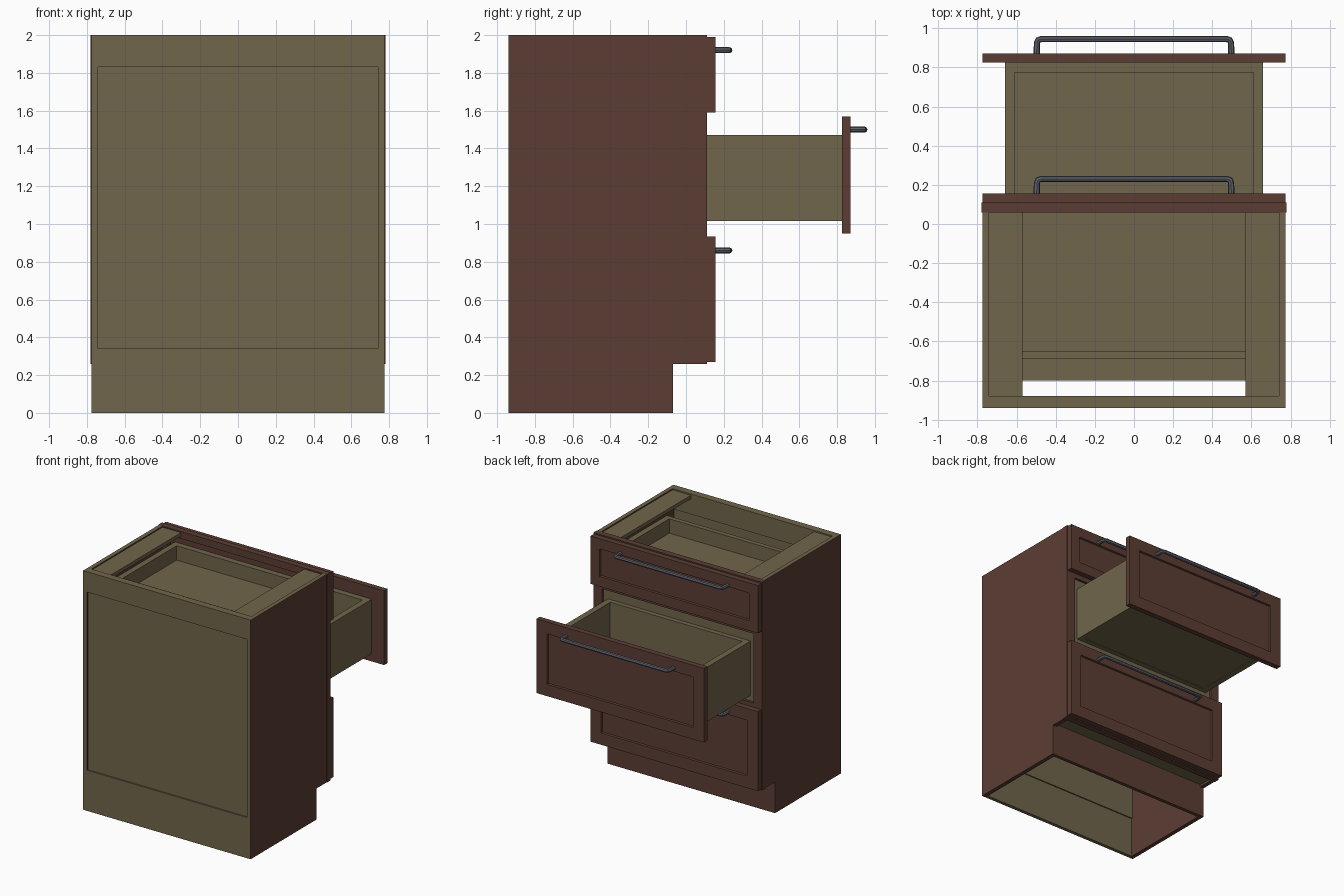
import bpy, bmesh
from mathutils import Vector

if "Cube" in bpy.data.objects:
    bpy.data.objects.remove(bpy.data.objects["Cube"])


def material(name, color):
    m = bpy.data.materials.new(name)
    m.diffuse_color = (*color, 1)
    m.use_nodes = True
    m.node_tree.nodes["Principled BSDF"].inputs["Base Color"].default_value = m.diffuse_color
    return m


WOOD = material("brown_wood", (0.105, 0.048, 0.034))
LINING = material("pale_lining", (0.165, 0.133, 0.072))
METAL = material("grey_metal", (0.12, 0.125, 0.15))


def finish(bm, name, *mats):
    bmesh.ops.recalc_face_normals(bm, faces=bm.faces)
    me = bpy.data.meshes.new(name)
    bm.to_mesh(me)
    bm.free()
    for m in mats:
        me.materials.append(m)
    ob = bpy.data.objects.new(name, me)
    bpy.context.collection.objects.link(ob)
    return ob


def add_box(bm, x0, x1, y0, y1, z0, z1):
    vs = bmesh.ops.create_cube(bm, size=1)["verts"]
    for v in vs:
        v.co = Vector(((x0 + x1) / 2 + v.co.x * (x1 - x0),
                       (y0 + y1) / 2 + v.co.y * (y1 - y0),
                       (z0 + z1) / 2 + v.co.z * (z1 - z0)))


def boxes(name, mat, *dims):
    bm = bmesh.new()
    for d in dims:
        add_box(bm, *d)
    return finish(bm, name, mat)


BACK = -0.94

# Side panels with toe notch; raw edges show the pale lining
PROFILE = [(BACK, 0), (-0.07, 0), (-0.07, 0.26), (0.06, 0.26), (0.06, 2.0), (BACK, 2.0)]
for name, x, t in (("left_side", -0.775, 0.035), ("right_side", 0.74, 0.035)):
    bm = bmesh.new()
    f = bm.faces.new([bm.verts.new((x, y, z)) for y, z in PROFILE])
    ext = bmesh.ops.extrude_face_region(bm, geom=[f])["geom"]
    bmesh.ops.translate(bm, vec=(t, 0, 0), verts=[g for g in ext if isinstance(g, bmesh.types.BMVert)])
    for f in bm.faces:
        c = f.calc_center_median()
        if c.z > 1.99 or c.y < BACK + 0.01:
            f.material_index = 1
    finish(bm, name, WOOD, LINING)

# Back: two rails and a slightly recessed panel
boxes("back_rails", LINING,
      (-0.74, 0.74, BACK, -0.91, 0, 0.34),
      (-0.74, 0.74, BACK, -0.88, 1.83, 2.0))
boxes("back_panel", LINING, (-0.74, 0.74, BACK + 0.012, -0.90, 0.34, 1.83))

# Top side stretchers
boxes("top_stretchers", LINING,
      (-0.74, -0.57, -0.88, 0.06, 1.96, 1.99),
      (0.57, 0.74, -0.88, 0.06, 1.96, 1.99))

# Toe kick and the board closing the overhang above it
boxes("toe_kick", WOOD, (-0.74, 0.74, -0.10, -0.07, 0, 0.30))
boxes("overhang_board", LINING, (-0.74, 0.74, -0.07, 0.06, 0.28, 0.30))

# Ledge behind the top drawer and the board closing the middle opening
boxes("rear_ledge", LINING, (-0.74, 0.74, -0.80, -0.69, 1.73, 1.76))
boxes("opening_board", LINING, (-0.72, 0.72, 0.07, 0.09, 0.95, 1.57))

# Face frame: stiles and rails
boxes("face_frame", WOOD,
      (-0.78, -0.70, 0.06, 0.11, 0.26, 2.0),
      (0.70, 0.78, 0.06, 0.11, 0.26, 2.0),
      *[(-0.70, 0.70, 0.06, 0.11, a, b)
        for a, b in ((0.26, 0.31), (0.92, 0.97), (1.55, 1.60), (1.94, 2.0))])


def drawer(tag, y, front, handle_z, border, box=None, length=0.80):
    """y is the back plane of the drawer front; front and box are z ranges."""
    # Framed drawer front with recessed panel
    bm = bmesh.new()
    add_box(bm, -0.775, 0.775, y, y + 0.046, *front)
    bm.normal_update()
    face = max(bm.faces, key=lambda f: f.calc_center_median().y)
    bmesh.ops.inset_region(bm, faces=[face], thickness=border)
    bmesh.ops.inset_region(bm, faces=[face], thickness=0.006, depth=-0.014)
    finish(bm, tag + "_drawer_front", WOOD)

    # Open box
    if box:
        z0, z1 = box
        yb = y - length
        boxes(tag + "_drawer_box", LINING,
              (-0.66, -0.61, yb, y, z0, z1), (0.61, 0.66, yb, y, z0, z1),
              (-0.61, 0.61, y - 0.05, y, z0, z1), (-0.61, 0.61, yb, yb + 0.04, z0, z1),
              (-0.61, 0.61, yb + 0.04, y - 0.05, z0 + 0.005, z0 + 0.035))

    # Bent bar handle
    cu = bpy.data.curves.new(tag + "_handle", "CURVE")
    cu.dimensions = "3D"
    cu.bevel_depth = 0.016
    cu.bevel_resolution = 2
    cu.use_fill_caps = True
    half = [(0.498, 0.035), (0.496, 0.10), (0.49, 0.115), (0.475, 0.12)]
    path = half + [(-a, b) for a, b in reversed(half)]
    sp = cu.splines.new("POLY")
    sp.points.add(len(path) - 1)
    for p, (px, py) in zip(sp.points, path):
        p.co = (px, y + py, handle_z, 1)
    cu.materials.append(METAL)
    ob = bpy.data.objects.new(tag + "_handle", cu)
    bpy.context.collection.objects.link(ob)
    bpy.ops.object.select_all(action="DESELECT")
    ob.select_set(True)
    bpy.context.view_layer.objects.active = ob
    bpy.ops.object.convert(target="MESH")
    bpy.ops.object.shade_smooth_by_angle()


drawer("top", 0.11, (1.59, 1.99), 1.92, 0.12, box=(1.715, 1.87))
drawer("middle", 0.825, (0.95, 1.57), 1.50, 0.14, box=(1.015, 1.47), length=0.735)
drawer("bottom", 0.11, (0.27, 0.935), 0.86, 0.14)
